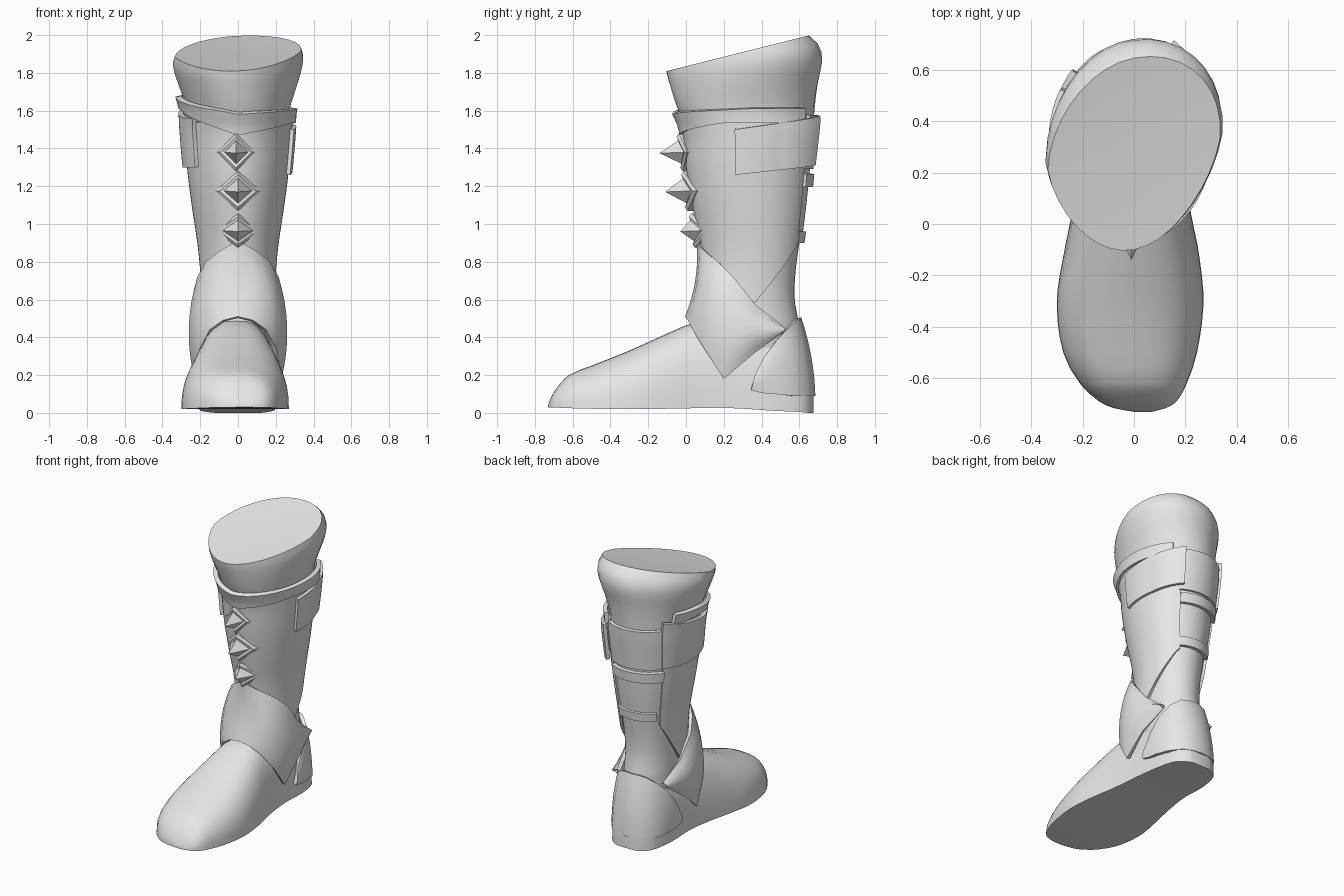
import bpy, bmesh, math

if "Cube" in bpy.data.objects:
    bpy.data.objects.remove(bpy.data.objects["Cube"])

grey = bpy.data.materials.new("plain grey")
grey.diffuse_color = (0.8, 0.8, 0.8, 1)
grey.use_nodes = True
grey.node_tree.nodes["Principled BSDF"].inputs["Base Color"].default_value = grey.diffuse_color


def sample(table, v):
    """Smooth (Catmull-Rom) lookup in a table whose first column is the key."""
    n = len(table)
    v = min(max(v, table[0][0]), table[-1][0])
    i = max(k for k in range(n - 1) if table[k][0] <= v)
    a, b = table[i], table[i + 1]
    p, q = table[max(i - 1, 0)], table[min(i + 2, n - 1)]
    h = b[0] - a[0]
    t = (v - a[0]) / h
    out = []
    for c in range(1, len(a)):
        m0 = (b[c] - p[c]) / (b[0] - p[0]) * h
        m1 = (q[c] - a[c]) / (q[0] - a[0]) * h
        out.append((2*t**3 - 3*t*t + 1) * a[c] + (t**3 - 2*t*t + t) * m0
                   + (3*t*t - 2*t**3) * b[c] + (t**3 - t*t) * m1)
    return out


def finish(name, bm, thick=0, mirror=False, angle=40):
    me = bpy.data.meshes.new(name)
    bm.to_mesh(me)
    bm.free()
    me.materials.append(grey)
    ob = bpy.data.objects.new(name, me)
    bpy.context.collection.objects.link(ob)
    bpy.ops.object.select_all(action='DESELECT')
    ob.select_set(True)
    bpy.context.view_layer.objects.active = ob
    if mirror:
        ob.modifiers.new("mirror", 'MIRROR')
        bpy.ops.object.modifier_apply(modifier="mirror")
    if thick:
        m = ob.modifiers.new("solid", 'SOLIDIFY')
        m.thickness, m.offset = thick, -1
        bpy.ops.object.modifier_apply(modifier="solid")
    bpy.ops.object.shade_smooth_by_angle(angle=math.radians(angle))
    return ob


def grid(cols, closed=False):
    """Quads between columns of points; columns run round, points run up."""
    bm = bmesh.new()
    vs = [[bm.verts.new(p) for p in c] for c in cols]
    n = len(vs)
    for i in range(n if closed else n - 1):
        a, b = vs[i], vs[(i + 1) % n]
        for j in range(len(a) - 1):
            bm.faces.new((a[j], b[j], b[j + 1], a[j + 1]))
    return bm, vs


# Leg outline: height, front y, back y, half width
LEG = [(.2, .12, .60, .15), (.45, .08, .60, .17), (.6, .10, .575, .17),
       (.75, .11, .58, .178), (.9, .095, .60, .193), (1.1, .055, .625, .223),
       (1.3, .022, .645, .248), (1.5, 0, .67, .265), (1.6, -.04, .68, .272),
       (1.7, -.065, .695, .302), (1.8, -.085, .72, .335), (1.86, -.095, .70, .345),
       (1.91, -.10, .645, .335)]


def leg(deg, z, off=0):
    yf, yb, hx = sample(LEG, z)
    t = math.radians(deg)
    c, s = math.cos(t), math.sin(t)
    k = max(0, (z - 1.6) / .31)
    x = (hx + off) * s * (1 - .07 * c - .13 * k * max(0, c))
    if s < 0 and c < 0:
        x *= 1 + .12 * k * c
    y = (yf + yb) / 2 - ((yb - yf) / 2 + off) * c + .19 * k * x
    return (x, y, z + .25 * k * (y - .3))


# Leg with a slanted, slightly dished top
heights = [.2 + 1.4 * i / 22 for i in range(22)] + [1.6 + .31 * i / 8 for i in range(9)]
bm, vs = grid([[leg(a, z) for z in heights] for a in range(0, 360, 10)], True)
bm.faces.new([c[0] for c in reversed(vs)])
mid = bm.verts.new((0, .28, 1.89))
for i in range(len(vs)):
    bm.faces.new((vs[i][-1], vs[(i + 1) % len(vs)][-1], mid))
finish("leg", bm)

# Foot: y, left x, right x, top z, sole z
FOOT = [(-.73, .0, .07, .045, .03), (-.715, -.08, .125, .08, .029),
        (-.69, -.135, .165, .125, .028),
        (-.62, -.21, .205, .20, .025), (-.5, -.275, .245, .25, .022),
        (-.3, -.30, .27, .33, .02), (-.1, -.27, .25, .42, .022),
        (.05, -.24, .22, .48, .025), (.25, -.21, .2, .5, .025),
        (.45, -.2, .19, .5, .012), (.6, -.165, .16, .42, .005),
        (.65, -.12, .12, .30, 0), (.675, -.07, .07, .12, 0)]
ys = [-.73, -.724, -.715, -.705, -.69, -.66, -.64, -.62]
ys += [-.56 + .06 * i for i in range(20)] + [.62, .65, .665, .675]
rings = []
for y in ys:
    xl, xr, top, sole = sample(FOOT, y)
    ring = []
    for i in range(21):
        a = math.pi * i / 20
        c, s = math.cos(a), math.sin(a)
        ring.append(((xl + xr) / 2 + (xr - xl) / 2 * math.copysign(abs(c) ** .75, c), y,
                     sole + (top - sole) * max(s, 0) ** .85))
    rings.append(ring)
bm, vs = grid(rings)
for a, b in zip(vs, vs[1:]):
    bm.faces.new((a[0], a[-1], b[-1], b[0]))
bm.faces.new(vs[0])
bm.faces.new(vs[-1])
bmesh.ops.recalc_face_normals(bm, faces=bm.faces)
finish("foot", bm)


def wrap(name, a0, a1, low, high, off, thick, steps=24, rows=8, flare=0):
    """Plate that follows the leg between two angles and two height rules."""
    cols = []
    for i in range(steps + 1):
        a = a0 + (a1 - a0) * i / steps
        lo, hi = low(a), high(a)
        o = off + flare * max(0, i / steps - .5) * 2
        cols.append([leg(a, lo + (hi - lo) * j / rows, o) for j in range(rows + 1)])
    finish(name, grid(cols)[0], thick)


def ramp(a, a0, v0, a1, v1):
    t = min(max((a - a0) / (a1 - a0), 0), 1)
    return v0 + (v1 - v0) * t


# Shin guard, open at the back
wrap("shin_guard", -132, 152,
     lambda a: ramp(a, 90, .55, 150, .88) if a > 0 else ramp(-a, 88, .55, 132, .86),
     lambda a: 1.54, .022, .02, 48, 16)

# Collar with a V at the front, higher on the left
wrap("collar", -122, 142,
     lambda a: ramp(a, 0, 1.47, 70, 1.535) if a > 0 else ramp(-a, 0, 1.47, 85, 1.61),
     lambda a: ramp(a, 0, 1.58, 90, 1.61) if a > 0 else ramp(-a, 0, 1.58, 90, 1.67),
     .04, .03, 48, 4)

# Side flaps
wrap("right_flap", 78, 155, lambda a: ramp(a, 78, 1.26, 155, 1.31),
     lambda a: ramp(a, 78, 1.5, 155, 1.57), .042, .025, flare=.035)
wrap("left_flap", -134, -54, lambda a: 1.3, lambda a: ramp(-a, 70, 1.56, 134, 1.63), .045, .025)

# Back plates and straps
wrap("back_plate", 150, 230, lambda a: .93, lambda a: 1.3, .012, .015)
wrap("upper_back_plate", 150, 226, lambda a: 1.29, lambda a: 1.575, .03, .025)
for name, lo, hi, off, end in (("upper_strap", 1.195, 1.265, .038, 229),
                               ("lower_strap", .9, .96, .028, 222)):
    wrap(name, 152, end, lambda a: lo, lambda a: hi, off, .03, 16, 2)


def shell(name, cols, thick, bulge):
    """Mirrored plate from pairs of bottom and top points on the right side."""
    out = []
    for lo, hi in cols:
        col = []
        for j in range(9):
            t = j / 8
            p = [l + (h - l) * t for l, h in zip(lo, hi)]
            b = 4 * t * (1 - t)
            p[1] += b * bulge[1] * max(0, 1 - p[0] / .2)
            p[0] += b * bulge[0] * min(1, p[0] / .1)
            col.append(p)
        out.append(col)
    finish(name, grid(out)[0], thick, True)


# Ankle guard: pointed over the shin, arched over the instep
shell("ankle_guard", [
    ((0, -.005, .51), (0, .055, .905)),
    ((.08, .01, .49), (.05, .07, .885)),
    ((.15, .035, .44), (.10, .10, .855)),
    ((.205, .10, .335), (.17, .17, .80)),
    ((.23, .20, .18), (.215, .25, .72)),
    ((.23, .36, .315), (.212, .37, .57)),
    ((.185, .52, .43), (.18, .52, .455))], .025, (.038, .025))

# Heel cup
shell("heel_cup", [
    ((.216, .345, .12), (.21, .365, .20)),
    ((.215, .40, .105), (.207, .41, .29)),
    ((.212, .47, .10), (.192, .48, .385)),
    ((.19, .57, .09), (.155, .55, .455)),
    ((.13, .65, .09), (.10, .59, .495)),
    ((.065, .677, .09), (.05, .605, .505)),
    ((0, .685, .09), (0, .61, .505))], .025, (.01, .016))

# Spiked studs: four-sided spike on a bent diamond plate
for i, (x, z, y, w, h, tip, wing) in enumerate((
        (-.01, 1.38, -.04, .10, .10, -.14, .045),
        (0, 1.175, -.015, .12, .105, -.11, .07),
        (0, .965, .025, .13, .09, -.03, .11))):
    bm = bmesh.new()

    def diamond(s, dy, bend):
        return [bm.verts.new((x + s * w * cx, y + dy + abs(cx) * bend - .01 * cz, z + s * h * cz))
                for cx, cz in ((0, -1), (1, 0), (0, 1), (-1, 0))]
    loops = [diamond(1, .05, wing), diamond(1, .012, wing - .01),
             diamond(.82, 0, wing * .7), diamond(.62, .008, wing * .45)]
    point = bm.verts.new((x, tip, z - .005))
    for a, b in zip(loops, loops[1:]):
        for k in range(4):
            m = (k + 1) % 4
            bm.faces.new((a[k], a[m], b[m], b[k]))
    for k in range(4):
        bm.faces.new((loops[-1][k], loops[-1][(k + 1) % 4], point))
    bm.faces.new(loops[0][::-1])
    bmesh.ops.recalc_face_normals(bm, faces=bm.faces)
    finish("stud_%d" % (i + 1), bm, angle=20)
